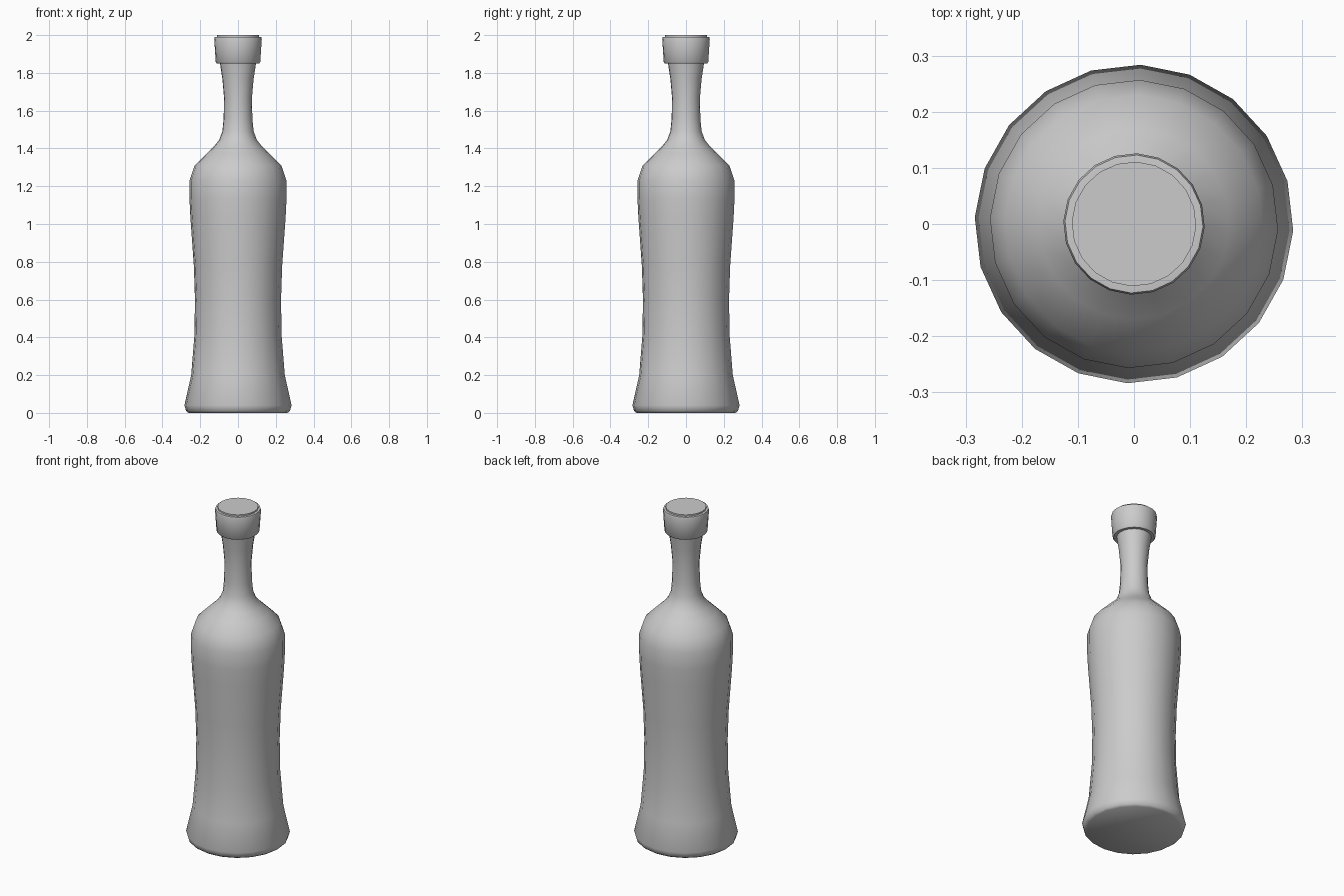
import bpy, bmesh, math

if "Cube" in bpy.data.objects:
    bpy.data.objects.remove(bpy.data.objects["Cube"])

SIDES = 20
OFFSET = math.radians(-2.4)


def lathe(name, profile, angle):
    """Revolve (radius, height) points around z and close both ends."""
    bm = bmesh.new()
    rings = []
    for r, z in profile:
        rings.append([bm.verts.new((r * math.cos(OFFSET + math.tau * i / SIDES),
                                    r * math.sin(OFFSET + math.tau * i / SIDES), z))
                      for i in range(SIDES)])
    for a, b in zip(rings, rings[1:]):
        for i in range(SIDES):
            j = (i + 1) % SIDES
            bm.faces.new((a[i], a[j], b[j], b[i]))
    bm.faces.new(rings[0][::-1])
    bm.faces.new(rings[-1])
    mesh = bpy.data.meshes.new(name)
    bm.to_mesh(mesh)
    bm.free()
    obj = bpy.data.objects.new(name, mesh)
    bpy.context.collection.objects.link(obj)
    bpy.ops.object.select_all(action='DESELECT')
    obj.select_set(True)
    bpy.context.view_layer.objects.active = obj
    bpy.ops.object.shade_smooth_by_angle(angle=math.radians(angle))
    return obj


# Flared base, waisted body, round shoulder and slim neck
lathe("bottle_body", [
    (0.262, 0.0), (0.275, 0.01), (0.284, 0.04), (0.248, 0.20), (0.231, 0.41),
    (0.228, 0.60), (0.234, 0.78), (0.252, 1.03), (0.257, 1.13), (0.257, 1.23),
    (0.230, 1.31), (0.170, 1.37), (0.128, 1.41), (0.100, 1.445), (0.083, 1.49),
    (0.076, 1.56), (0.074, 1.67), (0.083, 1.77), (0.097, 1.86)], 40)

# Collar around the mouth
lathe("bottle_collar", [
    (0.112, 1.85), (0.118, 1.857), (0.126, 1.98), (0.123, 1.99),
    (0.113, 1.991)], 40)

# Flat stopper disc set into the collar
lathe("stopper_disc", [(0.111, 1.985), (0.111, 2.0)], 30)
